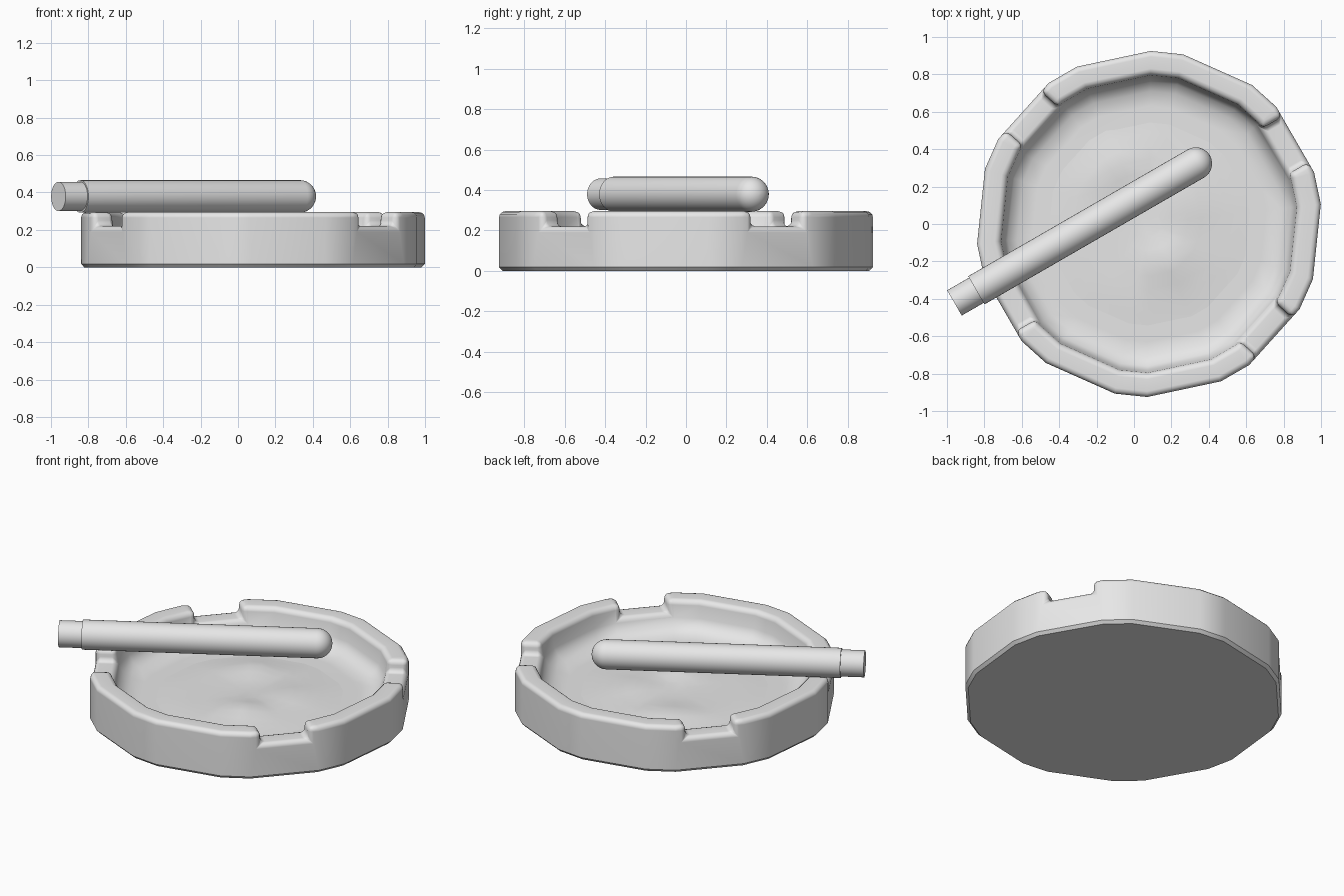
import bpy, bmesh, math
from mathutils import Matrix, Vector

cube = bpy.data.objects.get("Cube")
if cube:
    bpy.data.objects.remove(cube, do_unlink=True)

CENTRE_X = 0.08
TURN = math.radians(12)
FLOOR_Z = 0.1

grey = bpy.data.materials.new("plain grey")
grey.use_nodes = True
colour = (0.8, 0.8, 0.8, 1)
grey.diffuse_color = colour
for node in grey.node_tree.nodes:
    if node.type == 'BSDF_PRINCIPLED':
        node.inputs["Base Color"].default_value = colour


def make_object(name, bm):
    bmesh.ops.recalc_face_normals(bm, faces=bm.faces)
    mesh = bpy.data.meshes.new(name)
    bm.to_mesh(mesh)
    bm.free()
    mesh.materials.append(grey)
    obj = bpy.data.objects.new(name, mesh)
    bpy.context.collection.objects.link(obj)
    return obj


def smooth(obj, degrees):
    bpy.ops.object.select_all(action='DESELECT')
    obj.select_set(True)
    bpy.context.view_layer.objects.active = obj
    bpy.ops.object.shade_smooth_by_angle(angle=math.radians(degrees))


def loft(name, profile, angles):
    """Turn (radius, z) pairs into rings and close both ends."""
    bm = bmesh.new()
    rings = [[bm.verts.new((r * math.cos(a), r * math.sin(a), z)) for a in angles]
             for r, z in profile]
    n = len(angles)
    for low, high in zip(rings, rings[1:]):
        for i in range(n):
            j = (i + 1) % n
            bm.faces.new((low[i], low[j], high[j], high[i]))
    bm.faces.new(rings[0][::-1])
    bm.faces.new(rings[-1])
    return make_object(name, bm)


# Dish: ten long sides with clipped corners
corners = [TURN + math.radians(36 * i + side) for i in range(10) for side in (-5.4, 5.4)]
dish = loft("dish", [(0.908, 0), (0.925, 0.018), (0.925, 0.295), (0.8, 0.295),
                     (0.785, 0.19), (0.76, 0.145), (0.71, 0.115), (0.63, FLOOR_Z)], corners)
dish.location.x = CENTRE_X

# Four rests cut into the rim
bm = bmesh.new()
for degrees in (30, 138, 210, 318):
    place = (Matrix.Translation((CENTRE_X, 0, 0))
             @ Matrix.Rotation(math.radians(degrees), 4, 'Z')
             @ Matrix.Translation((0.85, 0, 0.37))
             @ Matrix.Diagonal((0.6, 0.28, 0.3, 1)))
    bmesh.ops.create_cube(bm, size=1, matrix=place)
cutter = make_object("rest_cutter", bm)
cutter.hide_render = True
cutter.hide_viewport = True

cut = dish.modifiers.new("rests", 'BOOLEAN')
cut.operation = 'DIFFERENCE'
cut.solver = 'EXACT'
cut.object = cutter
rounding = dish.modifiers.new("rounding", 'BEVEL')
rounding.width = 0.03
rounding.segments = 3
rounding.limit_method = 'ANGLE'
rounding.angle_limit = math.radians(50)

# Apply the cuts, then shade the finished surface
bpy.context.view_layer.update()
shape = bpy.data.meshes.new_from_object(
    dish.evaluated_get(bpy.context.evaluated_depsgraph_get()))
dish.modifiers.clear()
dish.data = shape
bpy.data.objects.remove(cutter, do_unlink=True)
smooth(dish, 40)
weighted = dish.modifiers.new("weighted_normals", 'WEIGHTED_NORMAL')
weighted.keep_sharp = True

# Low uneven heap of ash on the floor
mounds = [(0.1, -0.2, 0.035, 0.13), (-0.18, 0.3, 0.025, 0.12), (0.2, 0.12, 0.02, 0.15)]
bm = bmesh.new()
rings = []
for step in range(1, 9):
    radius = 0.56 * step / 8
    ring = []
    for a in corners:
        x, y = radius * math.cos(a), radius * math.sin(a)
        z = sum(h * math.exp(-((x - mx) ** 2 + (y - my) ** 2) / w ** 2)
                for mx, my, h, w in mounds)
        edge = min(1, (8 - step) / 2)
        ring.append(bm.verts.new((x, y, FLOOR_Z + edge * (0.008 + z) - 0.001)))
    rings.append(ring)
for inner, outer in zip(rings, rings[1:]):
    for i in range(len(corners)):
        j = (i + 1) % len(corners)
        bm.faces.new((inner[i], outer[i], outer[j], inner[j]))
bm.faces.new(rings[0])
ash = make_object("ash", bm)
ash.location.x = CENTRE_X
smooth(ash, 60)


# Rolled stick lying across the rim: narrow end piece and round-tipped body
def lay_down(obj):
    along = Vector((math.cos(math.radians(30)), math.sin(math.radians(30)), 0))
    obj.rotation_euler = along.to_track_quat('Z', 'Y').to_euler()
    obj.location = (-0.96, -0.422, 0.379)


circle = [math.tau * i / 32 for i in range(32)]
end_piece = loft("end_piece", [(0.078, 0), (0.078, 0.2)], circle)
R = 0.087
tip = [(R * math.cos(t), 1.49 + R * math.sin(t))
       for t in (math.radians(d) for d in range(0, 90, 11))]
body = loft("stick_body", [(R, 0.135)] + tip, circle)
for part in (end_piece, body):
    lay_down(part)
    smooth(part, 35)
